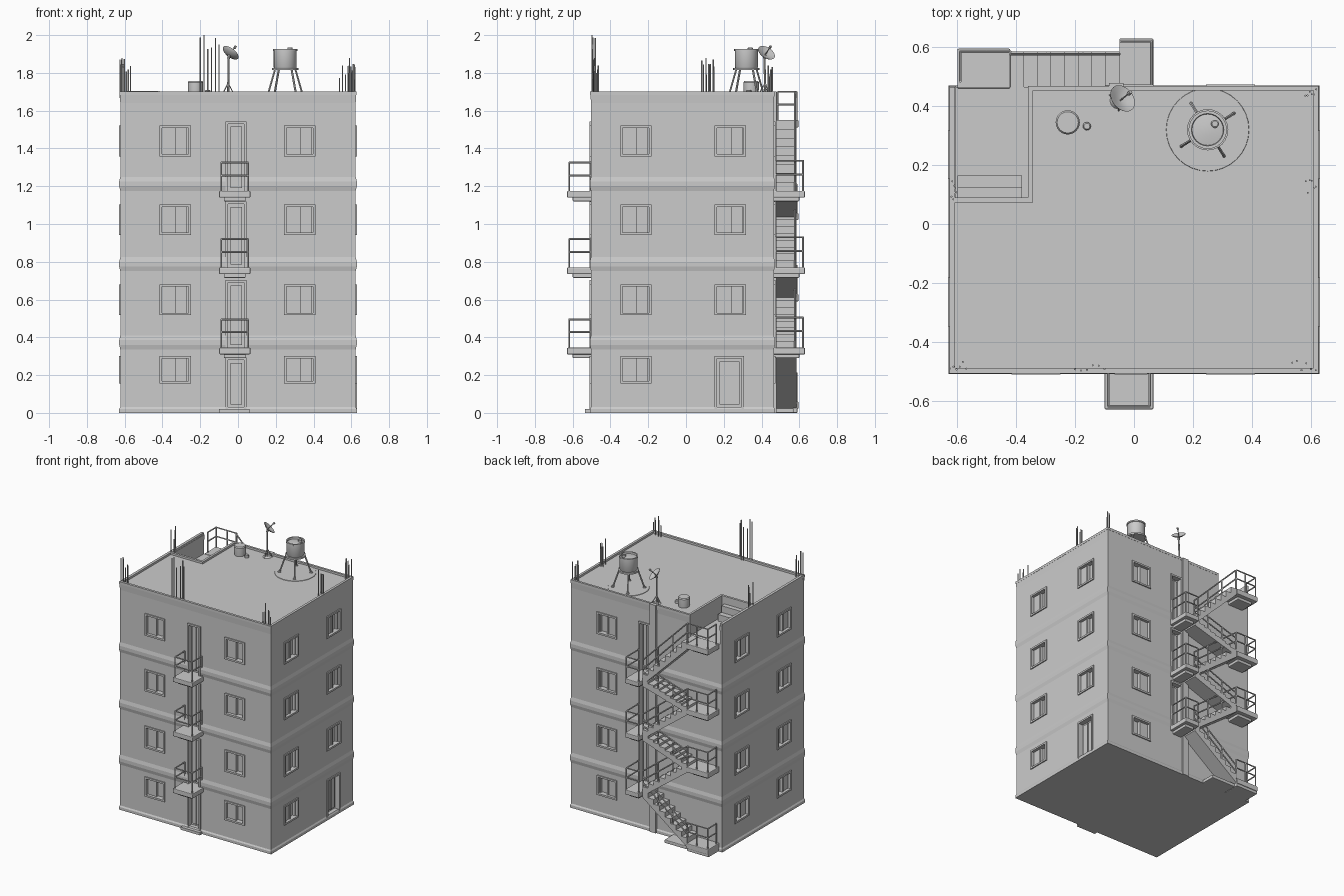
import bpy, bmesh, math, random
from mathutils import Vector, Matrix

if "Cube" in bpy.data.objects:
    bpy.data.objects.remove(bpy.data.objects["Cube"])
random.seed(4)
X, Y0, Y1, TOP = 0.623, -0.503, 0.465, 1.687


def finish(bm, name, smooth=None):
    bmesh.ops.recalc_face_normals(bm, faces=bm.faces)
    me = bpy.data.meshes.new(name)
    bm.to_mesh(me)
    bm.free()
    ob = bpy.data.objects.new(name, me)
    bpy.context.collection.objects.link(ob)
    if smooth:
        bpy.context.view_layer.objects.active = ob
        bpy.ops.object.select_all(action='DESELECT')
        ob.select_set(True)
        bpy.ops.object.shade_smooth_by_angle(angle=math.radians(smooth))
    return ob


def box(bm, x0, x1, y0, y1, z0, z1):
    m = Matrix.Translation(((x0 + x1) / 2, (y0 + y1) / 2, (z0 + z1) / 2))
    bmesh.ops.create_cube(bm, size=1, matrix=m @ Matrix.Diagonal((abs(x1 - x0), abs(y1 - y0), z1 - z0, 1)))


def tube(bm, a, b, r=0.004, n=6, r2=None):
    a, b = Vector(a), Vector(b)
    d = b - a
    m = Matrix.Translation((a + b) / 2) @ d.to_track_quat('Z', 'Y').to_matrix().to_4x4()
    bmesh.ops.create_cone(bm, segments=n, radius1=r, radius2=r if r2 is None else r2,
                          depth=d.length, cap_ends=True, matrix=m)


def wall_box(bm, side, u0, u1, d0, d1, z0, z1):
    # u runs along the wall, d is distance outward from it
    if side == 'front':
        box(bm, u0, u1, Y0 - d0, Y0 - d1, z0, z1)
    elif side == 'back':
        box(bm, u0, u1, Y1 + d0, Y1 + d1, z0, z1)
    else:
        s = 1 if side == 'right' else -1
        box(bm, s * (X + d0), s * (X + d1), u0, u1, z0, z1)


def revolve(bm, profile, m, n=24):
    rings = []
    for r, z in profile:
        rings.append([bm.verts.new(m @ Vector((r * math.cos(2 * math.pi * i / n),
                                               r * math.sin(2 * math.pi * i / n), z))) for i in range(n)])
    for a, b in zip(rings, rings[1:]):
        for i in range(n):
            bm.faces.new((a[i], a[(i + 1) % n], b[(i + 1) % n], b[i]))
    bm.faces.new(rings[0])
    bm.faces.new(rings[-1])


def railing(bm, pts, h):
    pts = [Vector(p) for p in pts]
    for p in pts:
        tube(bm, p, p + Vector((0, 0, h)), 0.005)
    for a, b in zip(pts, pts[1:]):
        for k in (0.55, 1):
            up = Vector((0, 0, h * k))
            tube(bm, a + up, b + up, 0.005)


# Tower body, with slight bulging bands at the floor lines
bm = bmesh.new()
prof = [(0, .006), (.02, .006), (.03, 0)]
for z in (.38, .795, 1.22):
    prof += [(z - .045, 0), (z - .02, .006), (z + .005, .006), (z + .03, 0)]
prof += [(1.64, 0), (TOP, .003)]
rings = [[bm.verts.new((sx * (X + o), (Y1 + o) if sy > 0 else (Y0 - o), z))
          for sx, sy in ((-1, -1), (1, -1), (1, 1), (-1, 1))] for z, o in prof]
for a, b in zip(rings, rings[1:]):
    for i in range(4):
        bm.faces.new((a[i], a[(i + 1) % 4], b[(i + 1) % 4], b[i]))
bm.faces.new(rings[0])
bm.faces.new(rings[-1])
body = finish(bm, "building_body")

# Windows and doors: recess cutters, frames and sashes
cut, frames, sash = bmesh.new(), bmesh.new(), bmesh.new()


def opening(side, u, z0, z1, w, door=False):
    h, t = w / 2, 0.013
    wall_box(cut, side, u - h, u + h, -.03, .05, z0, z1)
    for a, b, c, d in ((u - h - t, u - h, z0 - t, z1 + t), (u + h, u + h + t, z0 - t, z1 + t),
                       (u - h, u + h, z1, z1 + t)):
        wall_box(frames, side, a, b, -.015, .008, max(c, 0), d)
    if not door:
        wall_box(frames, side, u - h, u + h, -.015, .008, z0 - t, z0)
        wall_box(sash, side, u - h, u, -.031, -.014, z0, z1)
        wall_box(sash, side, u - .005, u + .005, -.031, -.008, z0, z1)
        wall_box(sash, side, u + h - .009, u + h, -.031, -.011, z0, z1)
    else:
        wall_box(sash, side, u - h + .012, u + h - .012, -.031, -.022, z0 + .015, z1 - .015)
        wall_box(sash, side, u - .004, u + .004, -.031, -.016, z0 + .015, z1 - .015)


FLOORS = [(.168, .288), (.53, .668), (.955, 1.09), (1.37, 1.508)]
LEVELS = [.345, .77, 1.175]
for i, (z0, z1) in enumerate(FLOORS):
    for side, us in (('front', (-.333, .327)), ('back', (.327,)), ('left', (-.265, .235)), ('right', (-.265, .235))):
        for u in us:
            if side == 'right' and i == 0 and u > 0:
                opening(side, .23, .03, .288, .13, True)
            else:
                opening(side, u, z0, z1, .14)
for z0, z1 in zip([.03] + LEVELS, (.28, .69, 1.105, 1.53)):
    opening('front', -.01, z0, z1, .085, True)
    if z0 > .1:
        opening('back', .015, z0, z1, .075, True)
finish(frames, "window_and_door_frames")
finish(sash, "window_and_door_sashes")
# roof stairwell pocket, open to the back
box(cut, -.605, -.36, .09, .6, 1.545, 1.85)
cutter = finish(cut, "opening_cutter")
cutter.hide_render = True
mod = body.modifiers.new("openings", 'BOOLEAN')
mod.object, mod.solver, mod.operation = cutter, 'EXACT', 'DIFFERENCE'
bpy.context.view_layer.objects.active = body
bpy.ops.object.modifier_apply(modifier=mod.name)
bpy.data.objects.remove(cutter)

# Roof edge, pocket kerb and pocket steps
bm = bmesh.new()
E = X + .004
for a in ((-E, E, Y0 - .004, Y0 + .014), (-E, -X + .016, Y0, Y1), (X - .014, E, Y0, Y1 + .004),
          (-.36, E, Y1 - .012, Y1 + .004), (-.36, -.343, .075, Y1), (-X, -.343, .073, .09)):
    box(bm, *a, TOP - .003, 1.702)
finish(bm, "roof_parapet")
bm = bmesh.new()
box(bm, -.6, -.38, .09, .125, 1.54, 1.645)
box(bm, -.6, -.38, .125, .165, 1.54, 1.595)
finish(bm, "roof_steps")

# Back pilaster and front doorstep
bm = bmesh.new()
box(bm, -.085, -.035, Y1 - .01, Y1 + .014, 0, 1.702)
finish(bm, "back_pilaster")
bm = bmesh.new()
box(bm, -.1, .06, -.535, Y0, 0, .02)
finish(bm, "front_doorstep")

# Front balconies
slabs, rails = bmesh.new(), bmesh.new()
for z in LEVELS:
    box(slabs, -.1, .066, -.63, Y0 + .005, z - .035, z)
    box(slabs, -.075, .041, -.6, Y0 + .005, z - .055, z - .03)
    railing(rails, [(-.088, Y0, z), (-.088, -.618, z), (.054, -.618, z), (.054, Y0, z)], .15)
ob = finish(slabs, "balcony_slabs")
bv = ob.modifiers.new("soft", 'BEVEL')
bv.width, bv.segments = .005, 2
finish(rails, "balcony_railings", 40)

# Zigzag outside staircase
slabs, rails, steps = bmesh.new(), bmesh.new(), bmesh.new()
XA, XB, YA, YB = -.05, -.42, Y1 - .005, .585
HALF = [.06, .63, 1.06, 1.55]


def flight(x0, z0, x1, z1, h, n=8):
    dx, dz = (x1 - x0) / n, (z1 - z0) / n
    pts = [(x0, z0 - .035)]
    for i in range(n):
        pts += [(x0 + i * dx, z0 + i * dz + dz), (x0 + (i + 1) * dx, z0 + i * dz + dz)]
    pts.append((x1, z1 - .045))
    f = steps.faces.new([steps.verts.new((x, YA, z)) for x, z in pts])
    ext = bmesh.ops.extrude_face_region(steps, geom=[f])
    bmesh.ops.translate(steps, vec=(0, YB - YA, 0),
                        verts=[v for v in ext['geom'] if isinstance(v, bmesh.types.BMVert)])
    railing(rails, [(x0 + (x1 - x0) * k / 3, YB - .008, z0 + (z1 - z0) * k / 3) for k in range(4)], h)


for i, z in enumerate(HALF):
    box(slabs, -.6, XB, YA, .595, z - .04, z)
    if i:
        box(slabs, -.575, XB - .03, YA, .565, z - .06, z - .035)
    railing(rails, [(-.59, Y1 + .02, z), (-.59, YB, z), (-.5, YB, z), (XB, YB, z)], .15)
    if i < 3:
        flight(XB, z, XA, LEVELS[i], .11)
for z, z2 in zip(LEVELS, HALF[1:]):
    box(slabs, XA, .066, YA, .63, z - .035, z)
    box(slabs, XA + .02, .045, YA, .6, z - .055, z - .03)
    railing(rails, [(.058, Y1 + .01, z), (.058, .62, z), (XA + .005, .62, z)], .16)
    flight(XA, z, XB, z2, .15)
box(slabs, -.6, XB, YA, .59, 0, .03)
box(slabs, XB, -.22, YA, .57, 0, .025)
ob = finish(slabs, "stair_landings")
bv = ob.modifiers.new("soft", 'BEVEL')
bv.width, bv.segments = .005, 2
finish(steps, "stair_flights")
finish(rails, "stair_railings", 40)

# Bare reinforcing rods on the roof edge
bm = bmesh.new()
for cx, cy, sx, sy, top in ((-.597, -.48, .027, .02, 1.88), (-.15, -.488, .05, .012, 2.0), (.577, -.48, .04, .02, 1.84),
                            (.6, .12, .017, .035, 1.88), (-.612, .12, .008, .04, 1.87), (.6, .445, .018, .015, 1.84)):
    for i in range(6):
        x = cx + sx * (i / 2.5 - 1)
        y = cy + sy * random.uniform(-1, 1)
        t = top if i == 1 else top - random.uniform(0, .08)
        tube(bm, (x, y, TOP - .02), (x, y, t), .0035)
finish(bm, "rebar_rods", 40)

# Water tank on splayed legs
bm = bmesh.new()
T = Matrix.Translation((.25, .32, 0))
revolve(bm, [(.058, 1.825), (.061, 1.83), (.061, 1.915), (.065, 1.917), (.065, 1.927), (.055, 1.927),
             (.053, 1.915), (.02, 1.92)], T)
revolve(bm, [(.014, 1.915), (.014, 1.932), (.01, 1.935)], T @ Matrix.Translation((.025, .02, 0)), 12)
finish(bm, "water_tank", 35)
bm = bmesh.new()
revolve(bm, [(.07, 1.814), (.07, 1.826)], T)
for k in range(4):
    a = math.radians(72 + 90 * k - 40)
    c, s = math.cos(a), math.sin(a)
    tube(bm, (.25 + .063 * c, .32 + .063 * s, 1.82), (.25 + .108 * c, .32 + .108 * s, TOP), .0055)
    tube(bm, (.25 + .108 * c, .32 + .108 * s, TOP), (.25 + .108 * c, .32 + .108 * s, TOP + .008), .012, 10)
finish(bm, "tank_stand", 40)
bm = bmesh.new()
revolve(bm, [(.142, TOP - .003), (.14, TOP + .003)], T, 32)
finish(bm, "tank_base_patch")

# Small barrel with a pipe stub
bm = bmesh.new()
revolve(bm, [(.038, TOP), (.041, 1.72), (.041, 1.75), (.036, 1.757)], Matrix.Translation((-.225, .345, 0)))
revolve(bm, [(.014, TOP), (.014, 1.705), (.01, 1.71)], Matrix.Translation((-.16, .332, 0)), 12)
finish(bm, "roof_barrel", 35)

# Dish antenna on a mast
bm = bmesh.new()
N = Vector((.55, .45, .7)).normalized()
C = Vector((-.04, .425, 1.905))
M = Matrix.Translation(C) @ N.to_track_quat('Z', 'Y').to_matrix().to_4x4()
revolve(bm, [(.002, -.016), (.028, -.011), (.048, 0), (.05, .003), (.046, .002), (.027, -.006), (.002, -.011)], M)
finish(bm, "dish", 50)
bm = bmesh.new()
base = Vector((-.052, .42, TOP))
tube(bm, base, (-.05, .415, 1.88), .006, 8)
tube(bm, (-.05, .415, 1.875), C - N * .012, .008, 8)
tube(bm, C - N * .012, C + N * .045, .003)
tube(bm, C + N * .038, C + N * .052, .007, 8)
tube(bm, base, base + Vector((0, 0, .012)), .03, 12, .02)
for a in (30, 150, 270):
    o = Vector((math.cos(math.radians(a)), math.sin(math.radians(a)), 0)) * .035
    tube(bm, base + o, base + Vector((0, 0, .06)), .003)
finish(bm, "dish_mast", 40)
